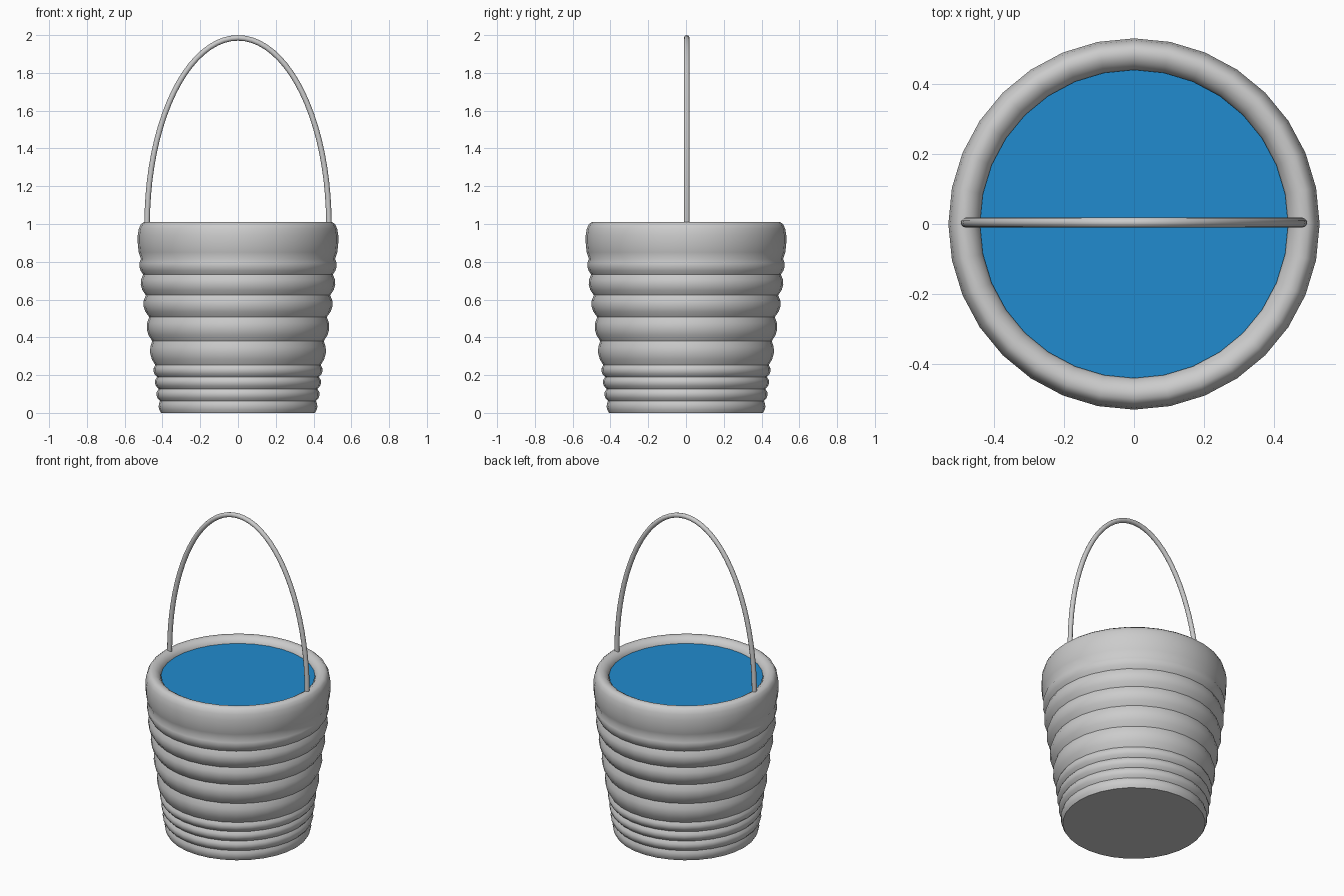
import bpy, bmesh, math
from math import sin, cos, pi

if "Cube" in bpy.data.objects:
    bpy.data.objects.remove(bpy.data.objects["Cube"])

SIDES = 32

def make_object(name, bm, angle=None):
    bmesh.ops.recalc_face_normals(bm, faces=bm.faces)
    me = bpy.data.meshes.new(name)
    bm.to_mesh(me)
    bm.free()
    ob = bpy.data.objects.new(name, me)
    bpy.context.collection.objects.link(ob)
    if angle:
        bpy.context.view_layer.objects.active = ob
        ob.select_set(True)
        bpy.ops.object.shade_smooth_by_angle(angle=math.radians(angle))
        ob.select_set(False)
    return ob

def bridge(bm, a, b):
    n = len(a)
    for i in range(n):
        j = (i + 1) % n
        bm.faces.new((a[i], a[j], b[j], b[i]))

# bucket: stacked bulging bands, rounded rim, then the inner wall and floor
levels = [0, 0.063, 0.127, 0.19, 0.253, 0.38, 0.507, 0.623, 0.733, 0.815]
grooves = [0.408, 0.413, 0.42, 0.428, 0.438, 0.454, 0.47, 0.488, 0.502, 0.514]
bulges = [0.42, 0.432, 0.44, 0.448, 0.465, 0.483, 0.50, 0.515, 0.522]
profile = []
for i, peak in enumerate(bulges):
    for k in range(4):
        t = k / 4
        base = grooves[i] + (grooves[i + 1] - grooves[i]) * t
        extra = peak - (grooves[i] + grooves[i + 1]) / 2
        profile.append((base + extra * sin(pi * t) ** 0.8, levels[i] + (levels[i + 1] - levels[i]) * t))
profile += [(0.514, 0.815), (0.526, 0.85), (0.531, 0.90), (0.531, 0.94), (0.525, 0.975),
            (0.515, 0.998), (0.50, 1.01), (0.478, 1.01), (0.46, 1.0), (0.446, 0.985),
            (0.44, 0.965), (0.43, 0.85), (0.37, 0.05)]
bm = bmesh.new()
rings = [[bm.verts.new((r * cos(2 * pi * i / SIDES), r * sin(2 * pi * i / SIDES), z))
          for i in range(SIDES)] for r, z in profile]
for a, b in zip(rings, rings[1:]):
    bridge(bm, a, b)
bm.faces.new(rings[0])
bm.faces.new(rings[-1])
make_object("bucket", bm, 40)

# water surface
bm = bmesh.new()
bmesh.ops.create_circle(bm, cap_ends=True, segments=SIDES, radius=0.441)
water = make_object("water", bm)
water.location.z = 0.975
mat = bpy.data.materials.new("water_blue")
mat.diffuse_color = (0.015, 0.26, 0.62, 1)
mat.use_nodes = True
mat.node_tree.nodes["Principled BSDF"].inputs["Base Color"].default_value = mat.diffuse_color
water.data.materials.append(mat)

# handle: round wire swept along half an ellipse
bm = bmesh.new()
rings = []
STEPS, WIRE, HALF, RISE = 40, 0.0145, 0.481, 0.985
for s in range(STEPS + 1):
    a = pi * s / STEPS
    nx, nz = cos(a) * RISE, sin(a) * HALF
    length = math.hypot(nx, nz)
    nx, nz = nx / length, nz / length
    rings.append([bm.verts.new((HALF * cos(a) + nx * WIRE * cos(b),
                                0.004 + WIRE * sin(b),
                                1.0 + RISE * sin(a) + nz * WIRE * cos(b)))
                  for b in (2 * pi * k / 12 for k in range(12))])
for a, b in zip(rings, rings[1:]):
    bridge(bm, a, b)
bm.faces.new(rings[0])
bm.faces.new(rings[-1])
make_object("handle", bm, 40)
